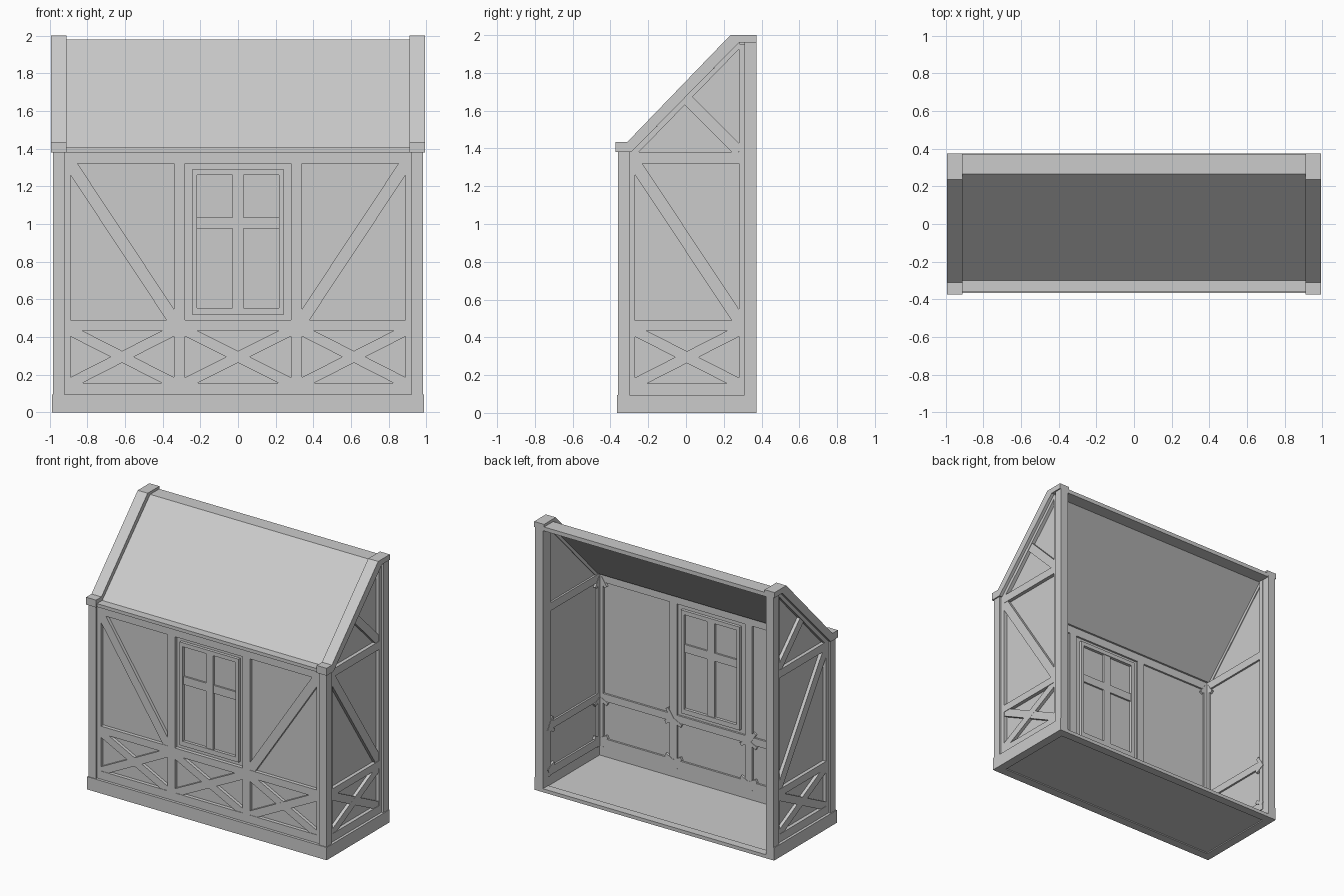
import bpy, bmesh, math
from mathutils import Vector

if "Cube" in bpy.data.objects:
    bpy.data.objects.remove(bpy.data.objects["Cube"])


def front(u, z, d):
    return Vector((u, -0.36 + d, z))


def side(s):
    return lambda u, z, d: Vector((s * (0.983 - d), u, z))


def prism(name, pts, d0, d1, place):
    """Extrude a (u, z) outline through a wall from depth d0 to d1."""
    bm = bmesh.new()
    a = [bm.verts.new(place(u, z, d0)) for u, z in pts]
    b = [bm.verts.new(place(u, z, d1)) for u, z in pts]
    n = len(pts)
    bm.faces.new(a)
    bm.faces.new(b[::-1])
    for i in range(n):
        j = (i + 1) % n
        bm.faces.new((a[i], b[i], b[j], a[j]))
    bmesh.ops.recalc_face_normals(bm, faces=bm.faces)
    me = bpy.data.meshes.new(name)
    bm.to_mesh(me)
    bm.free()
    ob = bpy.data.objects.new(name, me)
    bpy.context.collection.objects.link(ob)
    return ob


def rect(name, u0, u1, z0, z1, d0, d1, place):
    return prism(name, [(u0, z0), (u1, z0), (u1, z1), (u0, z1)], d0, d1, place)


def bar(name, p, q, w, d0, d1, place):
    """Slanted timber of width w between two wall points."""
    p, q = Vector(p), Vector(q)
    t = (q - p).normalized()
    n = Vector((-t.y, t.x)) * w / 2
    return prism(name, [p - n, q - n, q + n, p + n], d0, d1, place)


def brace(name, p, q, w, place, d0=0.018):
    """Outer brace plus its small ends poking through to the inside."""
    bar(name, p, q, w, d0, 0.046, place)
    p, q = Vector(p), Vector(q)
    t = (q - p).normalized()
    for c in (p, q):
        bar(name + "_end", c - t * 0.04, c + t * 0.04, 0.025, 0.045, 0.069, place)


def cross(u0, u1, place):
    brace("cross_brace", (u0, 0.155), (u1, 0.435), 0.056, place, 0.018)
    brace("cross_brace", (u0, 0.435), (u1, 0.155), 0.056, place, 0.0185)


T0, T1 = 0.015, 0.066   # timber depth range
P0, P1 = 0.042, 0.052   # panel depth range


def rails(u0, u1, place):
    for z0, z1 in ((0.095, 0.155), (0.435, 0.49), (1.32, 1.38)):
        rect("rail", u0, u1, z0, z1, T0, T1, place)


# Front wall
rect("front_panel", -0.93, 0.93, 0.03, 1.39, P0, P1, front)
rails(-0.925, 0.925, front)
for s in (-1, 1):
    rect("edge_stud", *sorted((s * 0.925, s * 0.89)), 0.09, 1.38, T0, T1, front)
    rect("stud", *sorted((s * 0.34, s * 0.28)), 0.09, 1.38, T0, T1, front)
    brace("long_brace", (s * 0.89, 1.32), (s * 0.34, 0.49), 0.065, front)
for u0, u1 in ((-0.89, -0.34), (-0.28, 0.28), (0.34, 0.89)):
    cross(u0, u1, front)

# Window frame and glazing bars, showing on both faces
for u0, u1 in ((-0.243, -0.218), (0.218, 0.243)):
    rect("window_jamb", u0, u1, 0.52, 1.29, 0.02, 0.074, front)
for z0, z1 in ((0.52, 0.555), (1.26, 1.29)):
    rect("window_rail", -0.218, 0.218, z0, z1, 0.02, 0.074, front)
rect("window_mullion", -0.03, 0.03, 0.555, 1.26, 0.025, 0.069, front)
for u0, u1 in ((-0.218, -0.03), (0.03, 0.218)):
    rect("window_transom", u0, u1, 0.975, 1.035, 0.029, 0.065, front)

# Side walls, posts and gables
for s in (-1, 1):
    w = side(s)
    rect("side_panel", -0.32, 0.32, 0.03, 1.385, P0, P1, w)
    rails(-0.305, 0.315, w)
    rect("front_post", -0.36, -0.30, 0.02, 1.38, 0, 0.063, w)
    rect("back_post", 0.31, 0.373, 0.0, 1.965, 0, 0.063, w)
    rect("edge_stud", -0.305, -0.27, 0.09, 1.38, T0, T1, w)
    rect("edge_stud", 0.28, 0.315, 0.09, 1.95, T0, T1, w)
    brace("long_brace", (-0.27, 1.32), (0.28, 0.49), 0.065, w)
    cross(-0.27, 0.28, w)
    prism("gable_panel", [(-0.29, 1.38), (0.32, 1.38), (0.32, 1.96), (0.28, 1.96)], P0, P1, w)
    prism("gable_rake", [(-0.29, 1.38), (-0.25, 1.38), (0.285, 1.93), (0.285, 1.965)], T0, T1 - 0.008, w)
    bar("gable_brace", (-0.01, 1.675), (0.28, 1.385), 0.06, 0.018, 0.046, w)
    # Raised verge board with flat ends
    prism("verge_board", [(-0.373, 1.38), (-0.373, 1.435), (-0.31, 1.435), (0.235, 2.0),
                          (0.373, 2.0), (0.373, 1.96), (0.28, 1.96), (-0.29, 1.38)],
          -0.009, 0.073, w)
    # Side sill
    rect("side_sill", -0.366, 0.373, 0, 0.095, -0.005, 0.06, w)

# Roof slope with flat eave and ridge strips
prism("roof", [(-0.362, 1.38), (-0.362, 1.405), (-0.30, 1.405), (0.265, 1.98),
               (0.372, 1.98), (0.372, 1.95), (0.275, 1.95), (-0.28, 1.38)],
      0.06, 1.906, side(1))

# Front sill, floor and low back threshold
rect("front_sill", -0.985, 0.985, 0, 0.095, -0.006, 0.06, front)
rect("floor", -0.93, 0.93, 0.008, 0.02, 0.05, 0.68, front)
rect("back_threshold", -0.93, 0.93, 0, 0.026, 0.67, 0.733, front)
